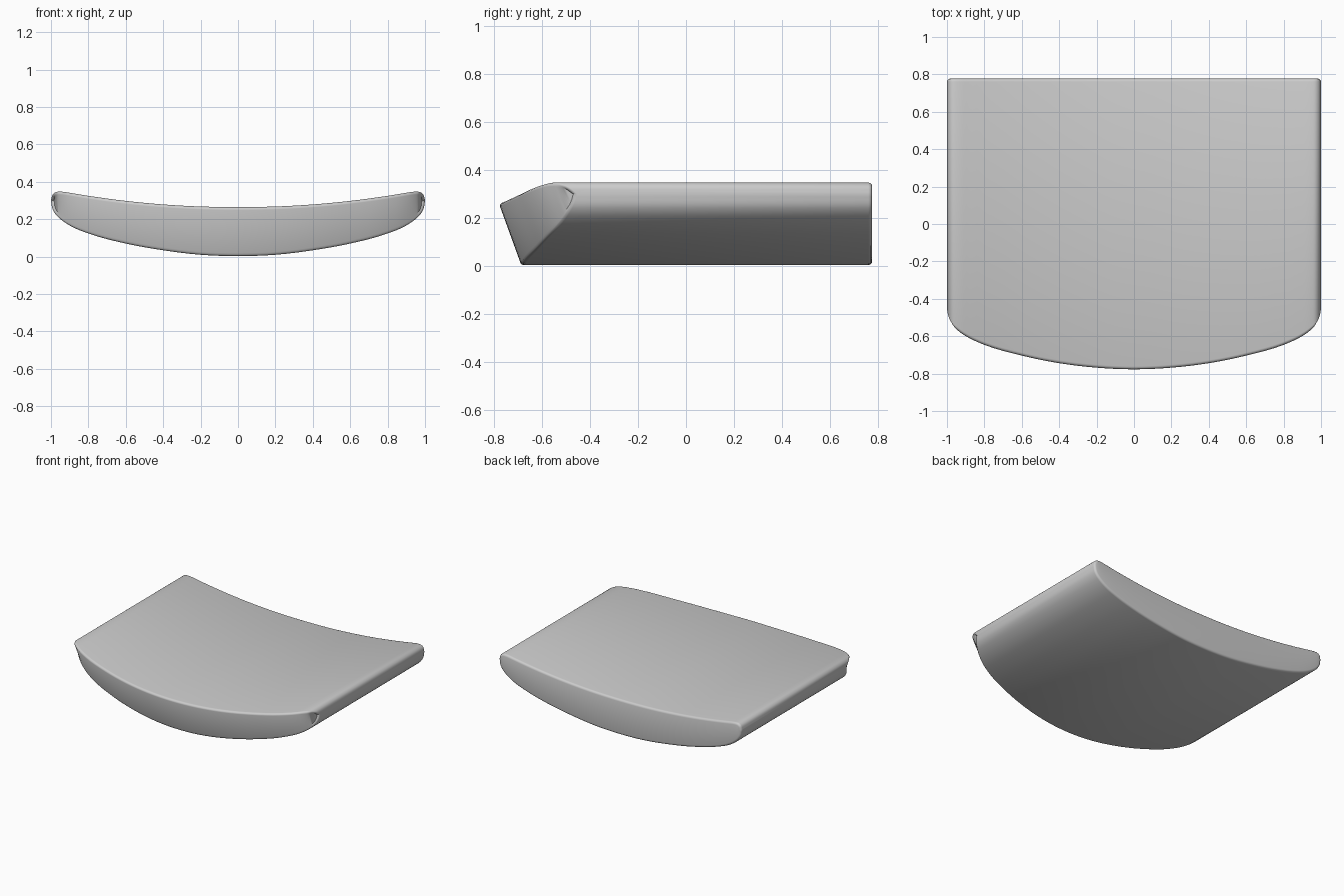
import bpy, bmesh, math
from mathutils import Vector

if "Cube" in bpy.data.objects:
    bpy.data.objects.remove(bpy.data.objects["Cube"])

# Half outline stations: x, top height, bottom height, front edge y
half = [(0, .265, .003, -.777), (.2, .268, .010, -.768), (.4, .279, .034, -.744),
        (.6, .298, .070, -.703), (.8, .325, .124, -.645), (.88, .338, .156, -.609),
        (.94, .347, .193, -.570), (.97, .346, .220, -.543), (.99, .333, .250, -.512),
        (1, .300, .300, -.470)]
stations = [Vector((-a, b, c, d)) for a, b, c, d in half[:0:-1]] + [Vector(p) for p in half]
SLANT, ROUND, BACK = 0.32, 0.016, 0.777


def smooth(pts, steps):
    """Catmull-Rom refinement with chord-scaled tangents."""
    def chord(i):
        return (pts[i + 1] - pts[i]).length
    def slope(i):
        if i == 0:
            return (pts[1] - pts[0]) / chord(0)
        if i == len(pts) - 1:
            return (pts[-1] - pts[-2]) / chord(i - 1)
        a, b = chord(i - 1), chord(i)
        return ((pts[i] - pts[i - 1]) / a * b + (pts[i + 1] - pts[i]) / b * a) / (a + b)
    out = []
    for i in range(len(pts) - 1):
        d = chord(i)
        m0, m1 = slope(i) * d, slope(i + 1) * d
        for k in range(steps):
            t = k / steps
            out.append(pts[i] * (2*t**3 - 3*t*t + 1) + m0 * (t**3 - 2*t*t + t)
                       + pts[i + 1] * (3*t*t - 2*t**3) + m1 * (t**3 - t*t))
    return out + [pts[-1]]


# Closed crescent profile, with the front y of each point leaning back below the top edge
cols = smooth(stations, 4)
m = len(cols)
loop = [(p[0], p[1], p[3]) for p in cols]
loop += [(p[0], p[2], p[3] + SLANT * (p[1] - p[2])) for p in cols[-2:0:-1]]
n = len(loop)
normals = []
for i in range(n):
    a, b = loop[i - 1], loop[(i + 1) % n]
    normals.append(Vector((-(b[1] - a[1]), b[0] - a[0])).normalized())

bm = bmesh.new()


def ring(inset, depth, front):
    verts = []
    for (x, z, y), nr in zip(loop, normals):
        yy = y + depth if front else BACK - depth
        verts.append(bm.verts.new((x - nr.x * inset, yy, z - nr.y * inset)))
    return verts


# Rounded rims at both ends joined by the long body
angles = [math.radians(a) for a in (0, 30, 60, 90)]
rings = [ring(ROUND * (1 - math.sin(a)), ROUND * (1 - math.cos(a)), True) for a in angles]
rings += [ring(ROUND * (1 - math.sin(a)), ROUND * (1 - math.cos(a)), False) for a in angles[::-1]]
for r, s in zip(rings, rings[1:]):
    for i in range(n):
        j = (i + 1) % n
        bm.faces.new((r[i], r[j], s[j], s[i]))

# End faces: strips between the upper and lower curves
for r in (rings[0], rings[-1]):
    for i in range(m - 1):
        quad = [r[i], r[i + 1], r[(n - i - 1) % n], r[(n - i) % n]]
        bm.faces.new(list(dict.fromkeys(quad)))

bmesh.ops.recalc_face_normals(bm, faces=bm.faces)
mesh = bpy.data.meshes.new("curved_slab")
bm.to_mesh(mesh)
bm.free()
slab = bpy.data.objects.new("curved_slab", mesh)
bpy.context.collection.objects.link(slab)
bpy.context.view_layer.objects.active = slab
slab.select_set(True)
bpy.ops.object.shade_smooth_by_angle(angle=math.radians(40))
